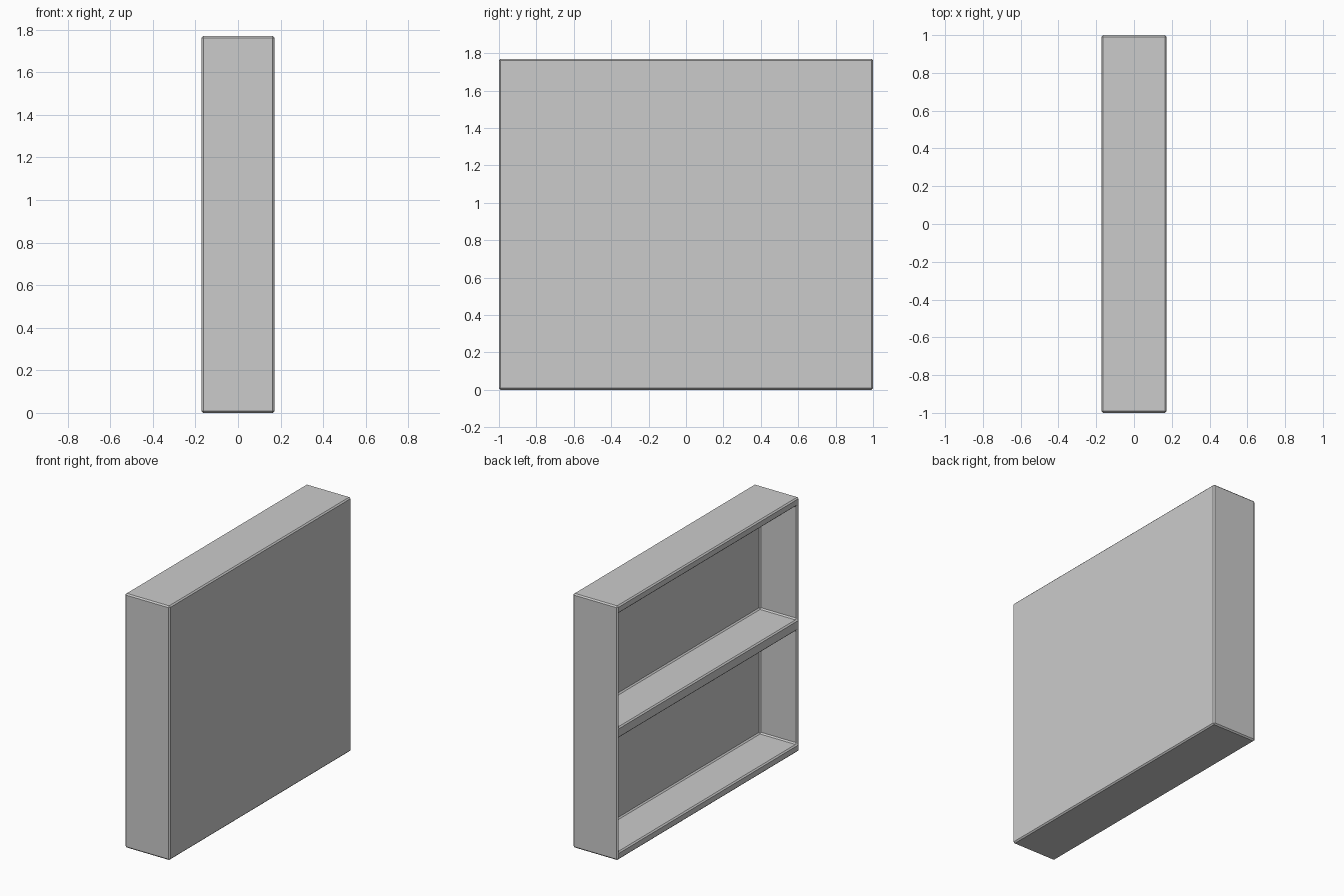
import bpy, bmesh
from mathutils import Vector

if "Cube" in bpy.data.objects:
    bpy.data.objects.remove(bpy.data.objects["Cube"])

W, L, H = 0.344, 2.0, 1.77      # depth (x), length (y), height (z)
SIDE, RIM, SHELF = 0.02, 0.055, 0.075
POCKET = 0.29                   # depth of the compartments
BEVEL = 0.009

bm = bmesh.new()

# Outer case
bmesh.ops.create_cube(bm, size=1)
bmesh.ops.scale(bm, vec=(W, L, H), verts=bm.verts)
bmesh.ops.translate(bm, vec=(0, 0, H / 2), verts=bm.verts)


def cut(point, normal):
    bmesh.ops.bisect_plane(bm, geom=bm.verts[:] + bm.edges[:] + bm.faces[:],
                           plane_co=point, plane_no=normal)


# Cuts that outline the two compartments
for y in (-L / 2 + SIDE, L / 2 - SIDE):
    cut((0, y, 0), (0, 1, 0))
for z in (RIM, (H - SHELF) / 2, (H + SHELF) / 2, H - RIM):
    cut((0, 0, z), (0, 0, 1))

# Upper and lower compartments, pushed in from the open -x side
for f in [f for f in bm.faces if f.normal.x < -0.9]:
    c = f.calc_center_median()
    if abs(c.y) < 0.5 and RIM < c.z < H - RIM and abs(c.z - H / 2) > SHELF / 2:
        new = bmesh.ops.extrude_discrete_faces(bm, faces=[f])["faces"][0]
        bmesh.ops.translate(bm, vec=Vector((POCKET, 0, 0)), verts=new.verts)
bmesh.ops.recalc_face_normals(bm, faces=bm.faces)

mesh = bpy.data.meshes.new("bookcase")
bm.to_mesh(mesh)
bm.free()
obj = bpy.data.objects.new("bookcase", mesh)
bpy.context.collection.objects.link(obj)

# Narrow chamfer on every corner edge
mod = obj.modifiers.new("edge_chamfer", 'BEVEL')
mod.width = BEVEL
mod.segments = 1
mod.limit_method = 'ANGLE'
